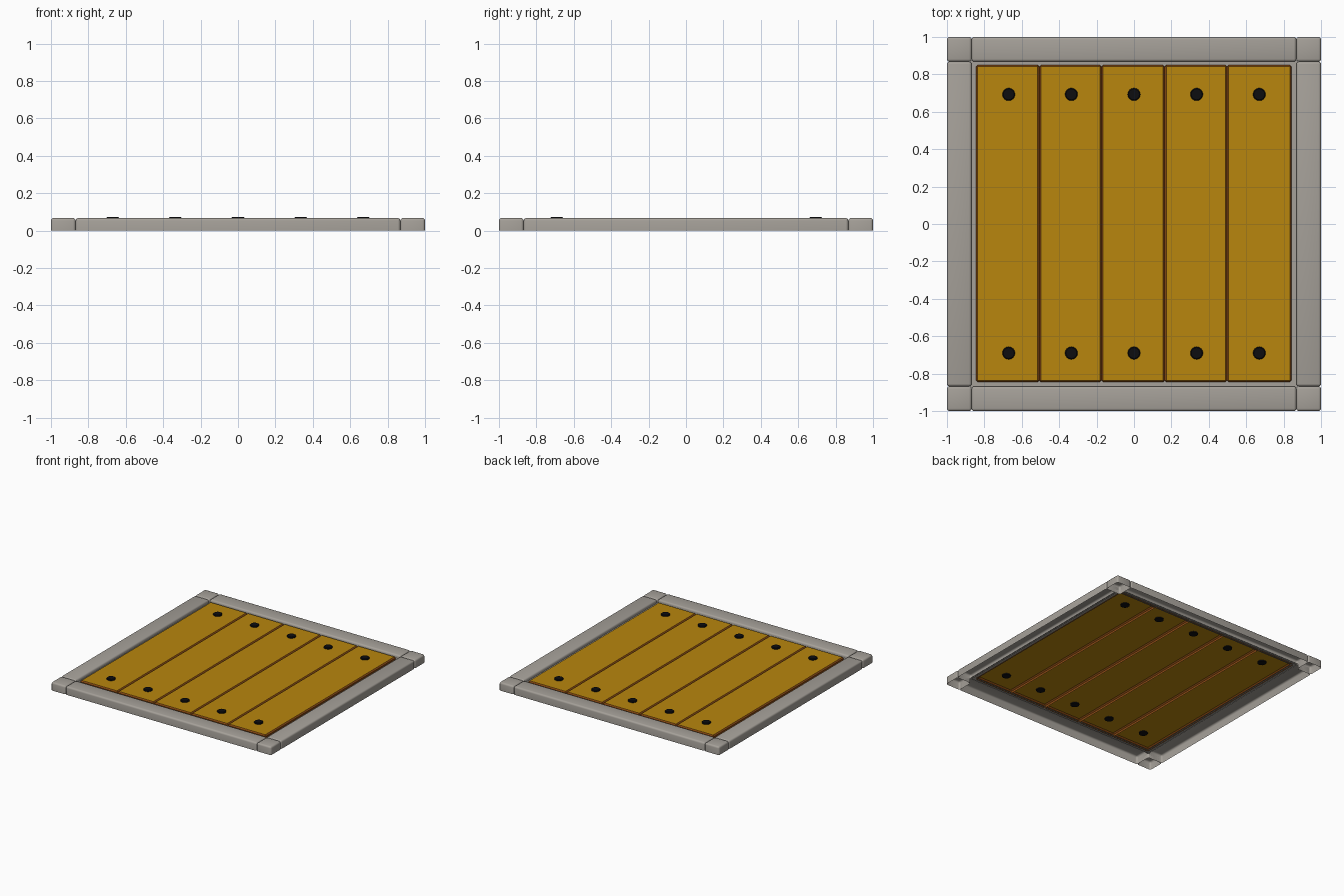
import bpy, bmesh, math

if "Cube" in bpy.data.objects:
    bpy.data.objects.remove(bpy.data.objects["Cube"])

def mat(name, c):
    m = bpy.data.materials.new(name)
    m.diffuse_color = (*c, 1)
    m.use_nodes = True
    m.node_tree.nodes["Principled BSDF"].inputs["Base Color"].default_value = m.diffuse_color
    return m

STONE = mat("grey stone", (0.38, 0.355, 0.32))
WOOD = mat("golden wood", (0.479, 0.238, 0.004))
EDGE = mat("brown wood edge", (0.258, 0.07, 0.007))
IRON = mat("black iron", (0.004, 0.004, 0.005))

def finish(bm, name, mats, smooth=True):
    me = bpy.data.meshes.new(name)
    bm.to_mesh(me)
    bm.free()
    ob = bpy.data.objects.new(name, me)
    bpy.context.collection.objects.link(ob)
    for m in mats:
        me.materials.append(m)
    if smooth:
        bpy.ops.object.select_all(action='DESELECT')
        ob.select_set(True)
        bpy.context.view_layer.objects.active = ob
        bpy.ops.object.shade_smooth_by_angle(angle=math.radians(40))
    return ob

def shell(x0, x1, y0, y1, z0, z1, bevel, segs):
    """Box with open underside and bevelled top and upright edges."""
    bm = bmesh.new()
    bmesh.ops.create_cube(bm, size=1)
    for v in bm.verts:
        v.co = (x1 if v.co.x > 0 else x0, y1 if v.co.y > 0 else y0, z1 if v.co.z > 0 else z0)
    bm.normal_update()
    bmesh.ops.delete(bm, geom=[f for f in bm.faces if f.normal.z < -0.9], context='FACES_ONLY')
    edges = [e for e in bm.edges if not e.is_boundary]
    bmesh.ops.bevel(bm, geom=edges, offset=bevel, segments=segs, profile=0.5, affect='EDGES')
    bm.normal_update()
    return bm

IN, TOP, LIP = 0.868, 0.067, 0.04

# stone border: four beams, inner wall stops at the lip
for name, box in (("front_beam", (-IN, IN, -1, -IN)), ("back_beam", (-IN, IN, IN, 1)),
                  ("left_beam", (-1, -IN, -IN, IN)), ("right_beam", (IN, 1, -IN, IN))):
    bm = shell(*box, 0, TOP, 0.014, 3)
    for v in bm.verts:
        if v.co.z < 0.001 and max(abs(v.co.x), abs(v.co.y)) < 0.9:
            v.co.z = LIP - 0.005
    finish(bm, name, [STONE])

# stone corner blocks
for sx in (-1, 1):
    for sy in (-1, 1):
        xs, ys = sorted((sx, sx * IN)), sorted((sy, sy * IN))
        finish(shell(*xs, *ys, 0, TOP, 0.014, 3), "corner_block", [STONE])

# flat lip between border and planks
bm = bmesh.new()
ring = [[bm.verts.new((sx * r, sy * r, LIP)) for sx, sy in ((-1, -1), (1, -1), (1, 1), (-1, 1))]
        for r in (0.875, 0.832)]
for i in range(4):
    j = (i + 1) % 4
    bm.faces.new((ring[0][i], ring[0][j], ring[1][j], ring[1][i]))
finish(bm, "inner_lip", [STONE], False)

# planks with brown worn edges
cuts = [-0.845, -0.506, -0.174, 0.164, 0.497, 0.842]
for a, b in zip(cuts, cuts[1:]):
    bm = shell(a, b, -0.845, 0.85, LIP - 0.005, 0.062, 0.009, 1)
    for f in bm.faces:
        f.material_index = 0 if f.normal.z > 0.9 else 1
    finish(bm, "plank", [WOOD, EDGE], False)

# nail heads, passing through the planks
for i in range(5):
    for y in (-0.69, 0.693):
        bm = bmesh.new()
        bmesh.ops.create_cone(bm, cap_ends=True, segments=16, radius1=0.034, radius2=0.034, depth=0.018)
        rim = [e for e in bm.edges if all(v.co.z > 0 for v in e.verts)]
        bmesh.ops.bevel(bm, geom=rim, offset=0.005, segments=1, affect='EDGES')
        bmesh.ops.translate(bm, vec=((i - 2) * 0.335, y, 0.064), verts=bm.verts)
        finish(bm, "nail", [IRON], False)
